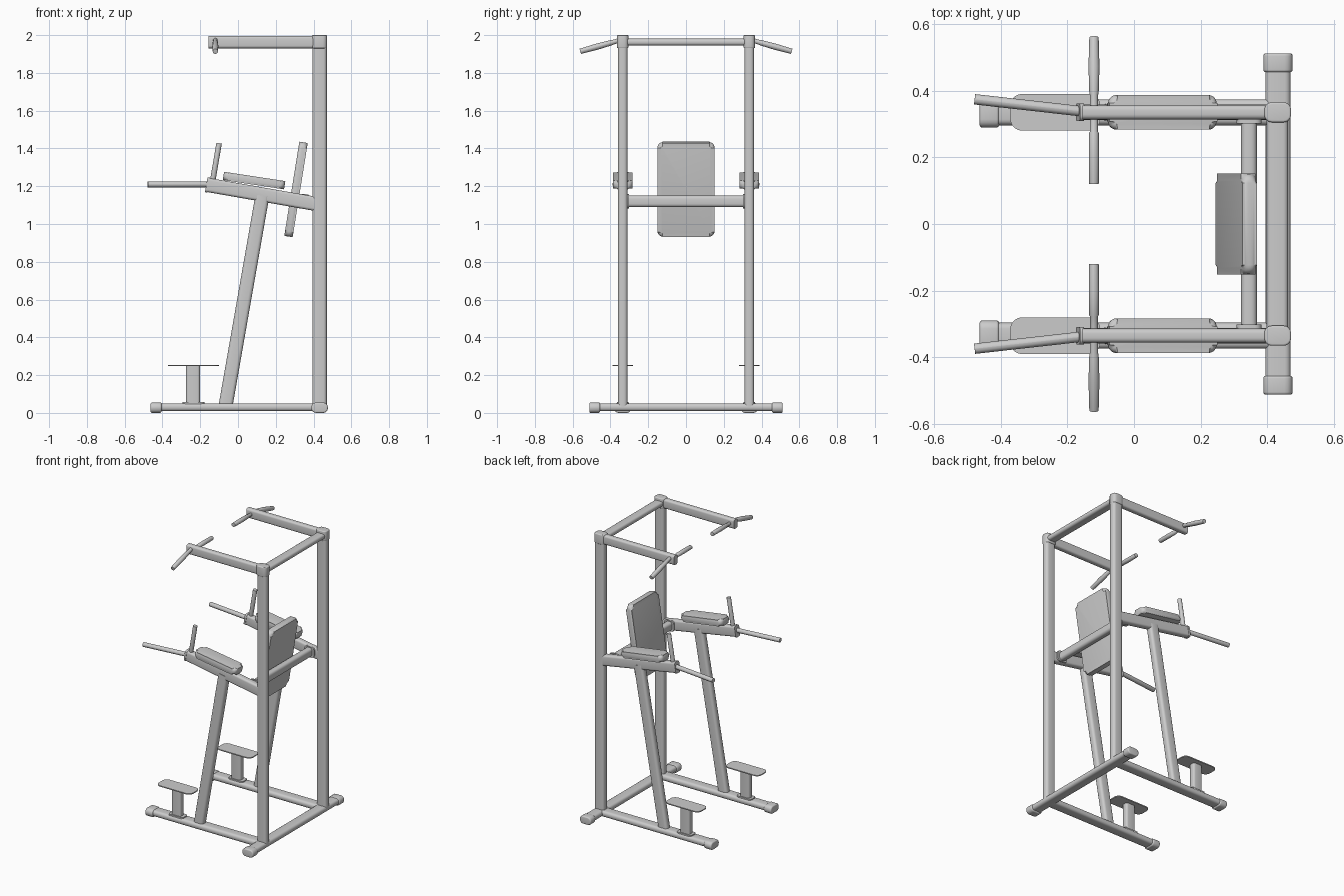
import bpy, bmesh, math
from mathutils import Vector

if "Cube" in bpy.data.objects:
    bpy.data.objects.remove(bpy.data.objects["Cube"])

X, Y, Z = Vector((1, 0, 0)), Vector((0, 1, 0)), Vector((0, 0, 1))


def prism(name, a, b, u, wu, wv, r, seg=4, stations=((0, 1), (1, 1)), bevel=0):
    """Rounded-rectangle section (wu along u, wv across) swept from a to b."""
    a, b = Vector(a), Vector(b)
    d = (b - a).normalized()
    v = d.cross(u).normalized()
    u = v.cross(d)
    prof = []
    for k, (sx, sy) in enumerate(((1, 1), (-1, 1), (-1, -1), (1, -1))):
        for i in range(seg + 1):
            t = math.pi / 2 * (k + i / seg)
            prof.append((sx * (wu / 2 - r) + r * math.cos(t),
                         sy * (wv / 2 - r) + r * math.sin(t)))
    bm = bmesh.new()
    rings = [[bm.verts.new(a.lerp(b, t) + u * p * s + v * q * s) for p, q in prof]
             for t, s in stations]
    n = len(prof)
    for lo, hi in zip(rings, rings[1:]):
        for i in range(n):
            j = (i + 1) % n
            bm.faces.new((lo[i], lo[j], hi[j], hi[i]))
    caps = [bm.faces.new(rings[0][::-1]), bm.faces.new(rings[-1])]
    if bevel:
        edges = list({e for f in caps for e in f.edges})
        bmesh.ops.bevel(bm, geom=edges, offset=bevel, segments=4, profile=0.5,
                        affect='EDGES', clamp_overlap=True)
    bmesh.ops.remove_doubles(bm, verts=bm.verts, dist=1e-5)
    bmesh.ops.recalc_face_normals(bm, faces=bm.faces)
    me = bpy.data.meshes.new(name)
    bm.to_mesh(me)
    bm.free()
    ob = bpy.data.objects.new(name, me)
    bpy.context.collection.objects.link(ob)
    bpy.ops.object.select_all(action='DESELECT')
    ob.select_set(True)
    bpy.context.view_layer.objects.active = ob
    bpy.ops.object.shade_smooth_by_angle(angle=math.radians(35))
    return ob


def rod(name, a, b, r, u, stations=((0, 1), (1, 1)), bevel=0.003):
    return prism(name, a, b, u, 2 * r, 2 * r, r * 0.999, 4, stations, bevel)


# Cross members
prism("rear_base_bar", (.432, -.5, .03), (.432, .5, .03), X, .076, .042, .018)
prism("top_crossbar", (.43, -.32, 1.963), (.43, .32, 1.963), X, .065, .036, .015)
prism("middle_crossbar", (.345, -.32, 1.12), (.345, .32, 1.12), X, .048, .062, .018)

# Backrest pad, leaning back
n = Vector((.987, 0, -.158)) * .0225
c = Vector((.307, 0, 1.183))
prism("backrest_pad", c - n, c + n, Y, .302, .505, .028, 5, bevel=.019)

for s, side in ((-1, "right"), (1, "left")):
    y = .335 * s

    def nm(part):
        return f"{side}_{part}"

    # Frame
    prism(nm("upright"), (.432, y, .03), (.432, y, 1.99), X, .076, .05, .018)
    prism(nm("upright_cap"), (.431, y, 1.93), (.431, y, 2), X, .08, .06, .022, bevel=.006)
    prism(nm("side_base_bar"), (-.45, y, .03), (.42, y, .03), Y, .078, .042, .018)
    prism(nm("front_foot_cap"), (-.463, y, .0275), (-.405, y, .0275), Y, .092, .055, .025, bevel=.008)
    prism(nm("rear_foot_cap"), (.432, .455 * s, .0275), (.432, .512 * s, .0275), X, .088, .055, .025, bevel=.008)
    prism(nm("slanted_leg"), (-.067, y, .03), (.129, y, 1.15), Y, .05, .074, .018)
    prism(nm("crossbar_flange"), (.345, .302 * s, 1.12), (.345, .314 * s, 1.12), X, .076, .075, .02)

    # Dip arm with pad and grips
    prism(nm("dip_arm"), (-.162, y, 1.207), (.42, y, 1.105), Y, .046, .075, .014)
    prism(nm("dip_arm_cap"), (-.168, y, 1.208), (-.155, y, 1.2058), Y, .052, .08, .016)
    n = Vector((.15, 0, .988)) * .022
    c = Vector((.085, y, 1.23))
    prism(nm("arm_pad"), c - n, c + n, Y, .104, .328, .025, 5, bevel=.018)
    rod(nm("dip_handle"), (-.478, .374 * s, 1.21), (-.13, .335 * s, 1.21), .0155, Z)
    rod(nm("upright_grip"), (-.137, y, 1.21), (-.1, y, 1.428), .0145, Y)

    # Pull-up arm with inner grip and drooping outer grip
    prism(nm("pullup_arm"), (-.155, y, 1.963), (.42, y, 1.963), Y, .042, .066, .014)
    rod(nm("inner_pullup_grip"), (-.12, .12 * s, 1.963), (-.12, .34 * s, 1.963), .0155, X,
        ((0, .92), (.35, 1), (.7, .92), (.72, .75), (1, .75)))
    rod(nm("outer_pullup_grip"), (-.12, .335 * s, 1.977), (-.12, .56 * s, 1.914), .0165, X,
        ((0, .75), (.23, .75), (.25, .85), (.6, 1), (1, .85)))

    # Step: flange, post and thin plate
    prism(nm("step_flange"), (-.236, y, .045), (-.236, y, .058), X, .115, .06, .015)
    prism(nm("step_post"), (-.238, y, .05), (-.238, y, .25), X, .074, .045, .014)
    prism(nm("step_plate"), (-.236, y, .247), (-.236, y, .254), X, .27, .11, .035, 5)
